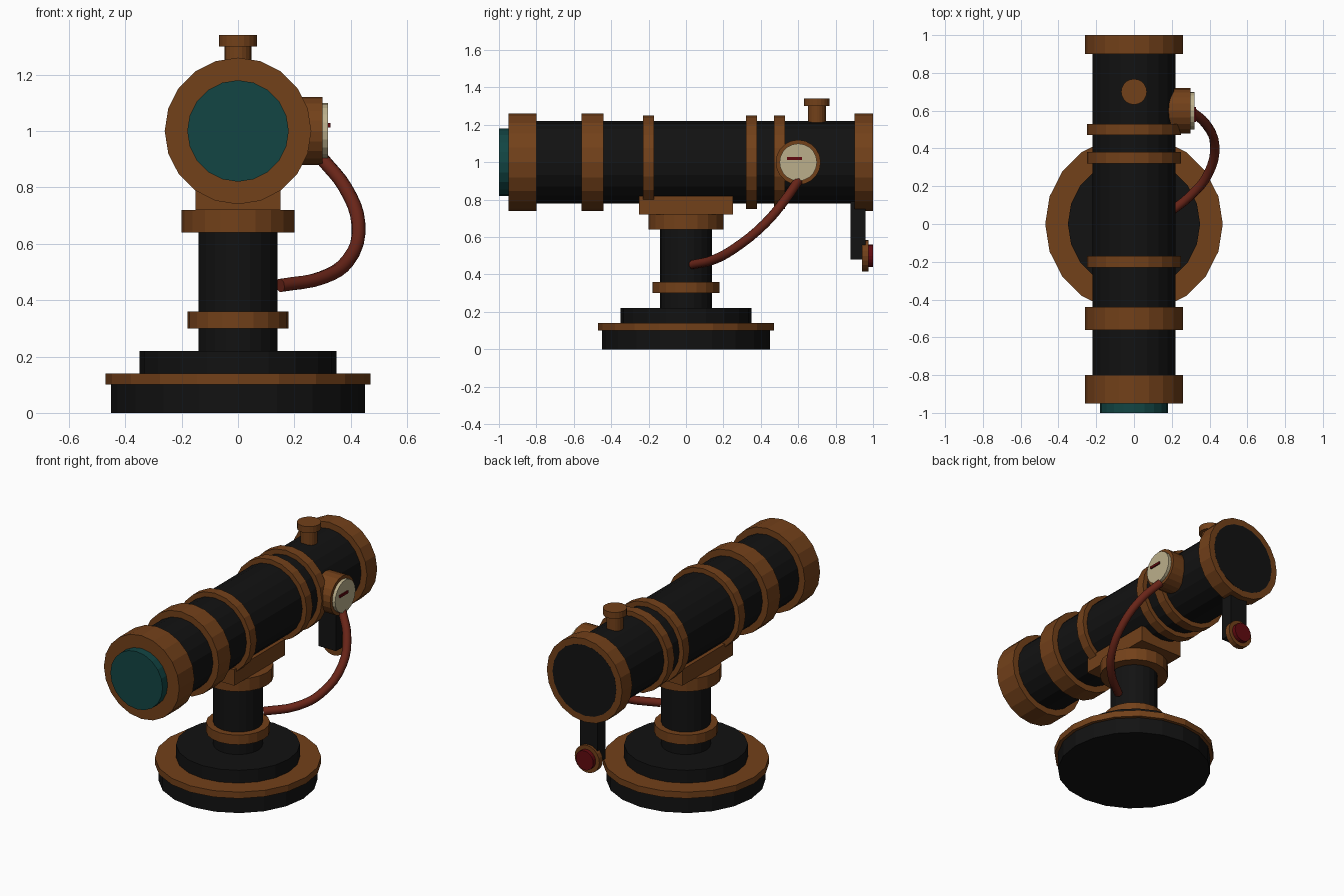
import bpy, bmesh
from math import pi
from mathutils import Matrix, Vector

if "Cube" in bpy.data.objects:
    bpy.data.objects.remove(bpy.data.objects["Cube"])


def material(name, rgb):
    m = bpy.data.materials.new(name)
    m.diffuse_color = (*rgb, 1)
    m.use_nodes = True
    m.node_tree.nodes["Principled BSDF"].inputs["Base Color"].default_value = m.diffuse_color
    return m


BRASS = material("brass", (0.17, 0.052, 0.01))
BLACK = material("black", (0.006, 0.006, 0.006))
TEAL = material("teal_glass", (0.006, 0.06, 0.057))
HOSE = material("hose_red", (0.14, 0.018, 0.009))
RED = material("signal_red", (0.12, 0.003, 0.005))
CREAM = material("cream", (0.50, 0.43, 0.26))
ROT = {"X": Matrix.Rotation(pi / 2, 4, "Y"),
       "Y": Matrix.Rotation(-pi / 2, 4, "X"),
       "Z": Matrix.Identity(4)}


def add_mesh(name, bm, mat):
    me = bpy.data.meshes.new(name)
    bm.to_mesh(me)
    bm.free()
    me.materials.append(mat)
    ob = bpy.data.objects.new(name, me)
    bpy.context.collection.objects.link(ob)
    return ob


def disc(name, axis, start, end, r, mat, center=(0, 0, 0), sides=20):
    """Cylinder along an axis, from start to end on that axis."""
    pos = Vector(center)
    pos["XYZ".index(axis)] = (start + end) / 2
    bm = bmesh.new()
    bmesh.ops.create_cone(bm, cap_ends=True, segments=sides, radius1=r, radius2=r,
                          depth=end - start, matrix=Matrix.Translation(pos) @ ROT[axis])
    return add_mesh(name, bm, mat)


def box(name, lo, hi, mat):
    lo, hi = Vector(lo), Vector(hi)
    bm = bmesh.new()
    bmesh.ops.create_cube(bm, size=1, matrix=Matrix.Translation((lo + hi) / 2)
                          @ Matrix.Diagonal((*(hi - lo), 1)))
    return add_mesh(name, bm, mat)


# Pedestal
disc("base_plate", "Z", 0, 0.10, 0.45, BLACK)
disc("base_trim", "Z", 0.10, 0.14, 0.47, BRASS)
disc("base_step", "Z", 0.14, 0.22, 0.35, BLACK)
disc("column", "Z", 0.22, 0.66, 0.14, BLACK)
disc("column_ring", "Z", 0.30, 0.36, 0.18, BRASS)
disc("column_collar", "Z", 0.64, 0.72, 0.20, BRASS)
box("saddle", (-0.15, -0.25, 0.72), (0.15, 0.25, 0.82), BRASS)

# Barrel, its rings and the front lens
AXIS = (0, 0, 1.0)
disc("barrel", "Y", -0.90, 1.0005, 0.22, BLACK, AXIS)
rings = [("front_rim", -0.95, -0.80, 0.26), ("front_band", -0.56, -0.44, 0.26),
         ("middle_band", -0.23, -0.17, 0.25), ("rear_band_a", 0.32, 0.38, 0.25),
         ("rear_band_b", 0.47, 0.53, 0.25), ("rear_rim", 0.90, 1.0, 0.26)]
for name, y0, y1, r in rings:
    disc(name, "Y", y0, y1, r, BRASS, AXIS)
disc("lens", "Y", -1.0, -0.94, 0.18, TEAL, AXIS)

# Top knob
disc("knob_stem", "Z", 1.19, 1.30, 0.048, BRASS, (0, 0.70, 0))
disc("knob_cap", "Z", 1.30, 1.34, 0.068, BRASS, (0, 0.70, 0))

# Side gauge
GAUGE = (0, 0.60, 1.0)
disc("gauge_case", "X", 0.18, 0.30, 0.12, BRASS, GAUGE)
disc("gauge_dial", "X", 0.30, 0.32, 0.10, CREAM, GAUGE)
box("gauge_needle", (0.315, 0.54, 1.013), (0.328, 0.62, 1.028), RED)

# Rear grip with push button
box("grip", (-0.06, 0.88, 0.48), (0.06, 0.96, 0.82), BLACK)
disc("button_bezel", "Y", 0.94, 0.975, 0.085, BRASS, (0, 0, 0.50))
disc("button", "Y", 0.97, 1.0, 0.06, RED, (0, 0, 0.50))

# Hose from gauge to column
path = [(0.30, 0.60, 0.90), (0.38, 0.53, 0.80), (0.427, 0.42, 0.67),
        (0.39, 0.26, 0.54), (0.30, 0.15, 0.48), (0.15, 0.035, 0.452)]
cu = bpy.data.curves.new("hose", "CURVE")
cu.dimensions = "3D"
cu.bevel_depth = 0.025
cu.bevel_resolution = 2
cu.resolution_u = 4
cu.use_fill_caps = True
sp = cu.splines.new("BEZIER")
sp.bezier_points.add(len(path) - 1)
for p, co in zip(sp.bezier_points, path):
    p.co = co
    p.handle_left_type = p.handle_right_type = "AUTO"
cu.materials.append(HOSE)
bpy.context.collection.objects.link(bpy.data.objects.new("hose", cu))
